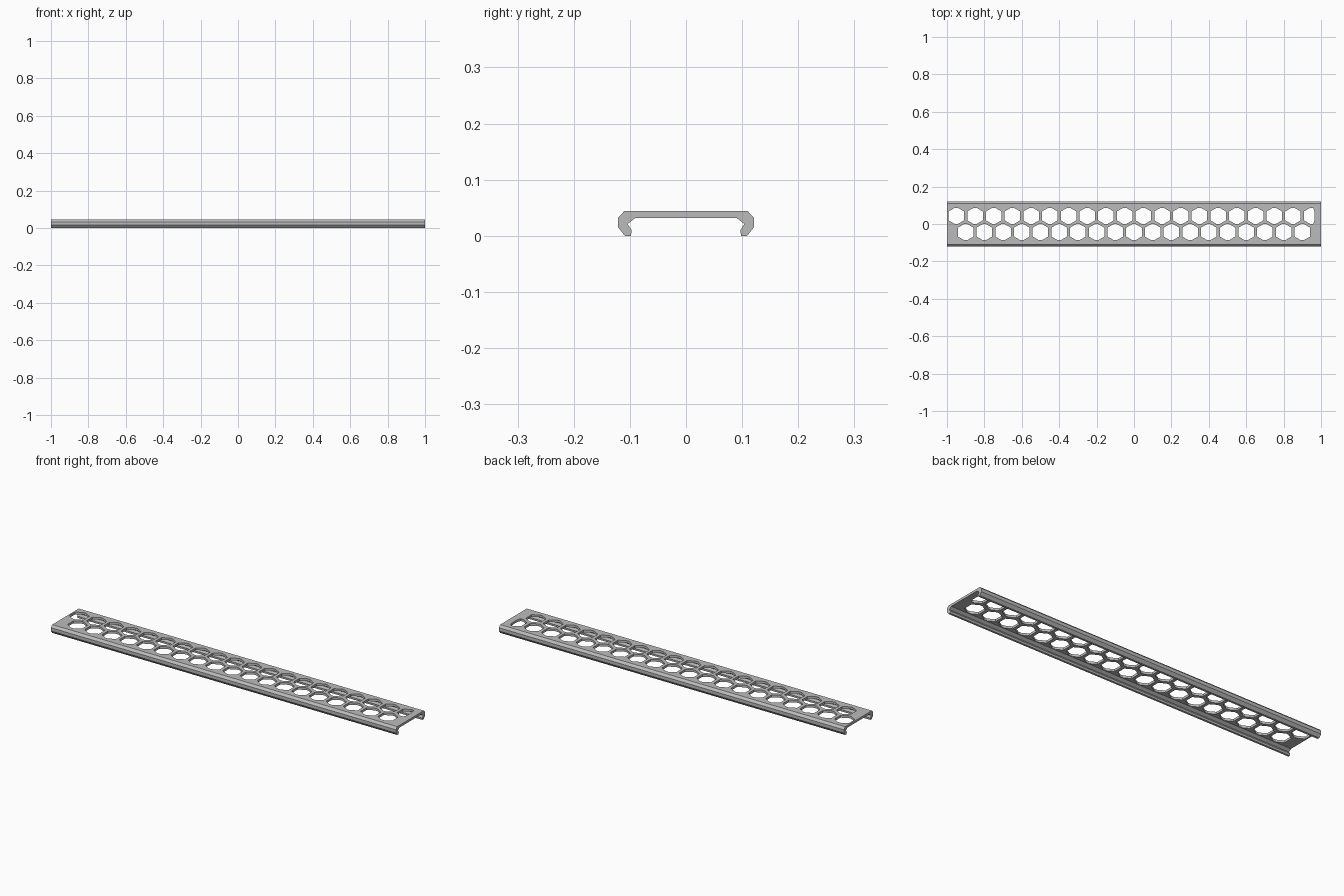
import bpy
import bmesh

if "Cube" in bpy.data.objects:
    bpy.data.objects.remove(bpy.data.objects["Cube"], do_unlink=True)

PITCH = 0.1              # spacing of the honeycomb
APOTHEM = 0.0415         # half the flat-to-flat width of a hole
ROW_Y = PITCH * 0.433    # hole rows sit either side of the centre line
TIP = 0.0435             # hole points are blunted at this distance
END_LIMIT = 0.965        # last rear hole stops at the end rail


def add_prism(bm, ring, offset):
    """Extrude a closed ring of points along an offset."""
    face = bm.faces.new([bm.verts.new(p) for p in ring])
    result = bmesh.ops.extrude_face_region(bm, geom=[face], use_keep_orig=True)
    moved = [v for v in result["geom"] if isinstance(v, bmesh.types.BMVert)]
    bmesh.ops.translate(bm, verts=moved, vec=offset)


def make_object(name, bm):
    bmesh.ops.recalc_face_normals(bm, faces=bm.faces)
    mesh = bpy.data.meshes.new(name)
    bm.to_mesh(mesh)
    bm.free()
    obj = bpy.data.objects.new(name, mesh)
    bpy.context.collection.objects.link(obj)
    return obj


# Grey material
grey = bpy.data.materials.new("light grey")
grey.use_nodes = True
colour = (0.5, 0.5, 0.5, 1)
grey.diffuse_color = colour
grey.node_tree.nodes["Principled BSDF"].inputs["Base Color"].default_value = colour

# Channel cover: half profile mirrored, then extruded along its length
half = [(0.11, 0.044), (0.121, 0.032), (0.121, 0.015), (0.109, 0),
        (0.098, 0), (0.097, 0.01), (0.104, 0.021), (0.09, 0.032)]
profile = half + [(-y, z) for y, z in reversed(half)]
bm = bmesh.new()
add_prism(bm, [(-1, y, z) for y, z in profile], (2, 0, 0))
cover = make_object("channel_cover", bm)
cover.data.materials.append(grey)

# Honeycomb cutter: two staggered rows of blunt hexagons
shoulder = APOTHEM * 0.577
tip_half = (2 * shoulder - TIP) * 1.732
quarter = [(APOTHEM, shoulder), (tip_half, TIP)]
hexagon = quarter + [(-x, y) for x, y in reversed(quarter)]
hexagon += [(-x, -y) for x, y in hexagon]
bm = bmesh.new()
for row_y, count in ((ROW_Y, 20), (-ROW_Y, 19)):
    for i in range(count):
        cx = (i - (count - 1) / 2) * PITCH
        ring = [(min(cx + x, END_LIMIT), row_y + y, 0.02) for x, y in hexagon]
        add_prism(bm, ring, (0, 0, 0.04))
cutter = make_object("honeycomb_cutter", bm)
cutter.hide_render = True

# Cut the holes and drop the cutter
cut = cover.modifiers.new("honeycomb", "BOOLEAN")
cut.operation = "DIFFERENCE"
cut.solver = "EXACT"
cut.object = cutter
bpy.context.view_layer.objects.active = cover
cover.select_set(True)
bpy.ops.object.modifier_apply(modifier=cut.name)
bpy.data.objects.remove(cutter, do_unlink=True)
